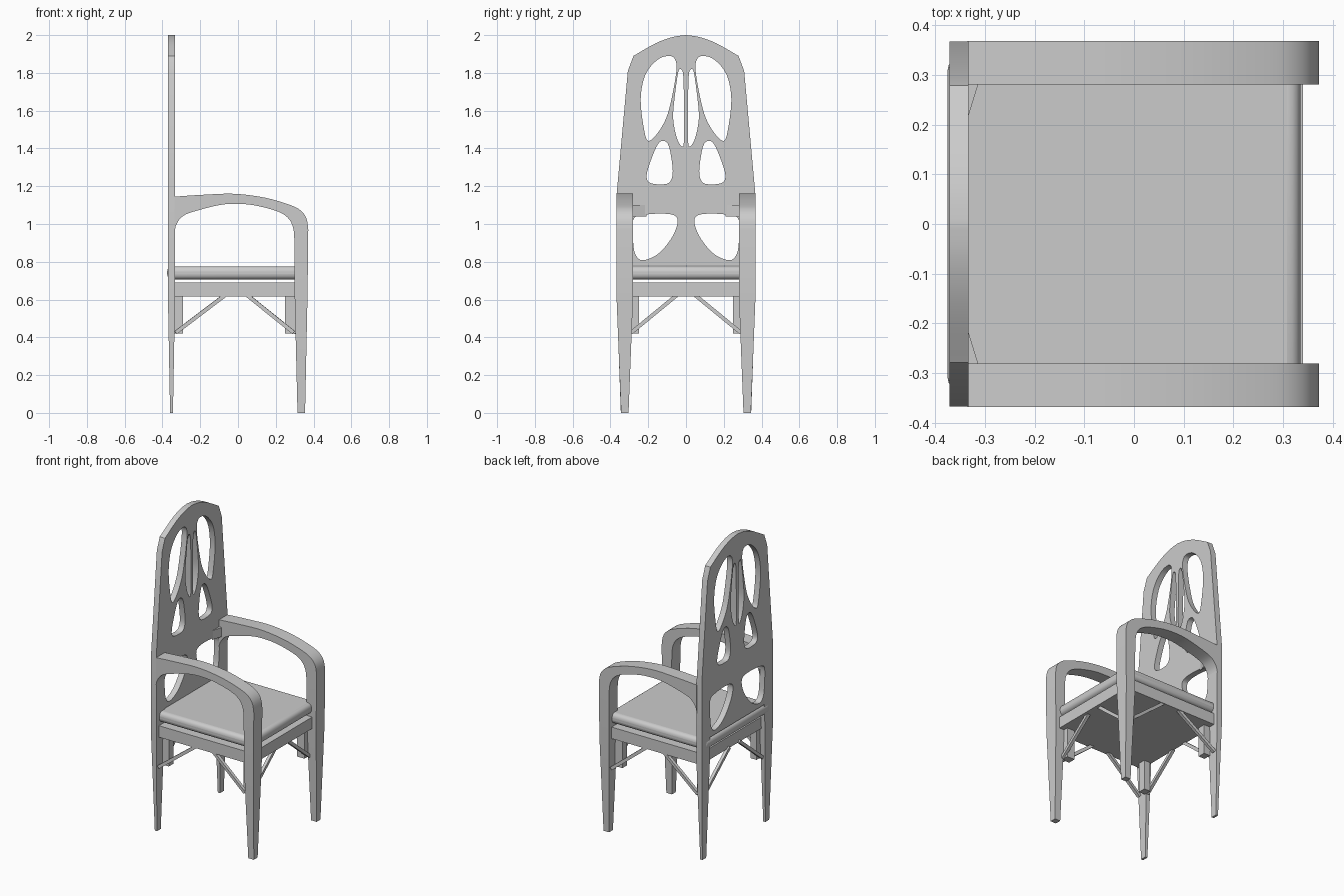
import bpy
from mathutils import Vector

if "Cube" in bpy.data.objects:
    bpy.data.objects.remove(bpy.data.objects["Cube"])


def smooth(pts, n=4, closed=False):
    """Catmull-Rom points through a short list of 2D points."""
    P = [Vector(p) for p in pts]
    m = len(P)
    get = (lambda i: P[i % m]) if closed else (lambda i: P[max(0, min(m - 1, i))])
    out = []
    for i in range(m if closed else m - 1):
        a, b, c, d = get(i - 1), get(i), get(i + 1), get(i + 2)
        for k in range(n):
            t = k / n
            out.append(tuple(0.5 * (2 * b + (c - a) * t + (2 * a - 5 * b + 4 * c - d) * t * t
                                    + (3 * b - a - 3 * c + d) * t ** 3)))
    if not closed:
        out.append(tuple(P[-1]))
    return out


def shade(ob):
    bpy.ops.object.select_all(action='DESELECT')
    ob.select_set(True)
    bpy.context.view_layer.objects.active = ob
    bpy.ops.object.shade_smooth_by_angle(angle=0.6)


def plate(name, loops, half, place):
    """Flat plate with holes, filled from outlines, then placed point by point."""
    cu = bpy.data.curves.new(name, 'CURVE')
    cu.dimensions, cu.fill_mode, cu.extrude = '2D', 'BOTH', half
    for loop in loops:
        sp = cu.splines.new('POLY')
        sp.points.add(len(loop) - 1)
        for p, q in zip(sp.points, loop):
            p.co = (q[0], q[1], 0, 1)
        sp.use_cyclic_u = True
    tmp = bpy.data.objects.new(name + "_outline", cu)
    bpy.context.collection.objects.link(tmp)
    bpy.context.view_layer.update()
    me = bpy.data.meshes.new_from_object(tmp.evaluated_get(bpy.context.evaluated_depsgraph_get()))
    bpy.data.objects.remove(tmp)
    for v in me.vertices:
        v.co = place(*v.co)
    ob = bpy.data.objects.new(name, me)
    bpy.context.collection.objects.link(ob)
    shade(ob)
    return ob


def box(name, lo, hi):
    lo, hi = Vector(lo), Vector(hi)
    bpy.ops.mesh.primitive_cube_add(size=1, location=(lo + hi) / 2)
    ob = bpy.context.object
    ob.name = name
    ob.scale = hi - lo
    bpy.ops.object.transform_apply(location=False, rotation=False, scale=True)
    return ob


def strut(name, a, b, w=0.02):
    a, b = Vector(a), Vector(b)
    bpy.ops.mesh.primitive_cube_add(size=1, location=(a + b) / 2)
    ob = bpy.context.object
    ob.name = name
    ob.scale = (w, w, (b - a).length)
    ob.rotation_euler = (b - a).to_track_quat('Z', 'Y').to_euler()


# Tall pierced back with rear legs
right = [(0.305, 0), (0.345, 0), (0.367, 0.62), (0.367, 1.16), (0.308, 1.81)]
right += smooth([(0.278, 1.89), (0.16, 1.957), (0.07, 1.99), (0, 2.0)])
inner = [(0.28, 0.78), (0.284, 0.62)]
outline = right + [(-y, z) for y, z in right[-2::-1]] + [(-y, z) for y, z in inner[::-1]] + inner
holes = [
    [(0.085, 1.89), (0.055, 1.865), (0.052, 1.8), (0.075, 1.67), (0.105, 1.56), (0.155, 1.475),
     (0.2, 1.44), (0.222, 1.5), (0.24, 1.66), (0.215, 1.79), (0.15, 1.87)],
    [(0.027, 1.82), (0.014, 1.78), (0.011, 1.6), (0.011, 1.44), (0.022, 1.41), (0.05, 1.46),
     (0.068, 1.56), (0.06, 1.67), (0.042, 1.8)],
    [(0.12, 1.44), (0.09, 1.41), (0.07, 1.28), (0.088, 1.22), (0.14, 1.21), (0.195, 1.22),
     (0.208, 1.26), (0.185, 1.34), (0.15, 1.42)],
    [(0.06, 1.045), (0.046, 1.0), (0.08, 0.92), (0.15, 0.84), (0.23, 0.808), (0.268, 0.84),
     (0.28, 0.91), (0.28, 1.02), (0.24, 1.045), (0.14, 1.055)],
]
loops = [outline]
for h in holes:
    h = smooth(h, 4, True)
    loops += [h, [(-y, z) for y, z in h]]


def place_back(a, b, c):
    t = min(1, b / 0.62)
    return (-0.352 + c * (0.4 + 0.6 * t), a, b)


plate("back_panel", loops, 0.019, place_back)

# Arms flowing into tapered front legs
arm = [(0.315, 0), (0.355, 0), (0.368, 0.62)]
arm += smooth([(0.372, 0.97), (0.362, 1.03), (0.33, 1.073), (0.27, 1.103), (0.14, 1.14),
               (-0.02, 1.16), (-0.18, 1.155), (-0.335, 1.145)])
arm += smooth([(-0.335, 0.96), (-0.325, 1.0), (-0.29, 1.043), (-0.22, 1.07), (-0.1, 1.1),
               (-0.02, 1.107), (0.08, 1.1), (0.2, 1.07), (0.262, 1.035), (0.292, 0.98), (0.299, 0.9)])
arm += [(0.3, 0.62)]
for s, side in ((1, "left"), (-1, "right")):
    plate("arm_and_front_leg_" + side, [arm], 0.044,
          lambda a, b, c: (a, 0.324 * s - c * (0.45 + 0.55 * min(1, b / 0.62)), b))
    # Wedge where arm meets back
    me = bpy.data.meshes.new("arm_wedge_" + side)
    v = [(x, y * s, z) for z in (1.04, 1.1) for x, y in ((-0.335, 0.285), (-0.335, 0.21), (-0.312, 0.285))]
    f = [(0, 1, 2), (5, 4, 3), (0, 3, 4, 1), (1, 4, 5, 2), (2, 5, 3, 0)]
    me.from_pydata(v, [], f if s < 0 else [q[::-1] for q in f])
    bpy.context.collection.objects.link(bpy.data.objects.new("arm_wedge_" + side, me))

# Seat base and loose cushion
box("seat_base", (-0.345, -0.34, 0.615), (0.34, 0.34, 0.69))
cushion = box("seat_cushion", (-0.375, -0.335, 0.707), (0.335, 0.335, 0.776))
bev = cushion.modifiers.new("rounded", 'BEVEL')
bev.width, bev.segments = 0.027, 4
shade(cushion)

# Corner blocks and diagonal braces under the seat
for sx, px, x_mid, x_face in ((-1, (-0.335, -0.29), -0.07, -0.345), (1, (0.25, 0.305), 0.05, 0.31)):
    for sy in (-1, 1):
        tag = ("front" if sx > 0 else "back") + ("_left" if sy > 0 else "_right")
        ys = sorted((0.25 * sy, 0.3 * sy))
        box("corner_block_" + tag, (px[0], ys[0], 0.42), (px[1], ys[1], 0.62))
        x_end = -0.33 if sx < 0 else 0.295
        strut("side_brace_" + tag, (x_end, 0.345 * sy, 0.425), (x_mid, 0.325 * sy, 0.622))
        strut("cross_brace_" + tag, (x_face, 0.29 * sy, 0.425), (x_face, 0.05 * sy, 0.622))
